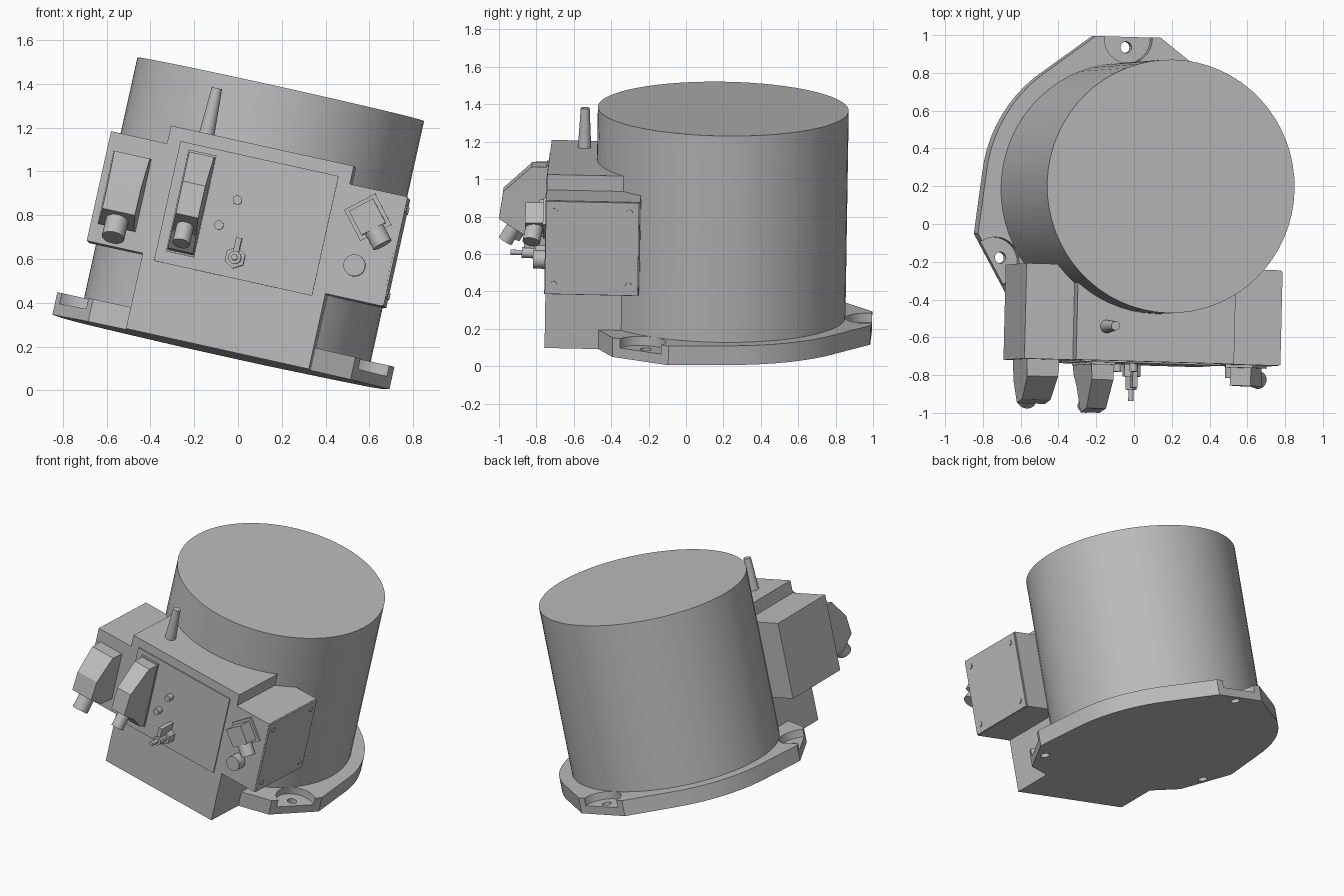
import bpy, bmesh, math
from mathutils import Matrix, Vector

cube = bpy.data.objects.get("Cube")
if cube:
    bpy.data.objects.remove(cube, do_unlink=True)

# Single grey finish
grey = bpy.data.materials.new("plain_grey")
grey.use_nodes = True
grey.diffuse_color = (0.5, 0.5, 0.5, 1)
grey.node_tree.nodes["Principled BSDF"].inputs["Base Color"].default_value = (0.5, 0.5, 0.5, 1)

# The whole unit leans: parts are built upright around the drum axis, then placed
PLACE = (Matrix.Translation((-0.072, 0.18, 0.17))
         @ Matrix.Rotation(math.radians(12.5), 4, 'Y')
         @ Matrix.Rotation(math.radians(-0.9), 4, 'X')
         @ Matrix.Rotation(math.radians(-1.6), 4, 'Z'))
FRONT = -0.925


def finish(name, bm, smooth=False):
    bmesh.ops.recalc_face_normals(bm, faces=bm.faces)
    mesh = bpy.data.meshes.new(name)
    bm.to_mesh(mesh)
    bm.free()
    mesh.materials.append(grey)
    ob = bpy.data.objects.new(name, mesh)
    bpy.context.scene.collection.objects.link(ob)
    ob.matrix_world = PLACE
    if smooth:
        activate(ob)
        bpy.ops.object.shade_smooth_by_angle(angle=math.radians(30))
    return ob


def activate(ob):
    bpy.ops.object.select_all(action='DESELECT')
    ob.select_set(True)
    bpy.context.view_layer.objects.active = ob


def box(name, x, y, z, spin=0.0):
    bm = bmesh.new()
    centre = Vector([(a + b) / 2 for a, b in (x, y, z)])
    size = [b - a for a, b in (x, y, z)]
    m = Matrix.Translation(centre) @ Matrix.Rotation(spin, 4, 'Y') @ Matrix.Diagonal((*size, 1))
    bmesh.ops.create_cube(bm, size=1, matrix=m)
    return finish(name, bm)


def rod(name, start, end, r1, r2=None, sides=24):
    start, end = Vector(start), Vector(end)
    axis = end - start
    bm = bmesh.new()
    m = Matrix.Translation((start + end) / 2) @ axis.to_track_quat('Z', 'Y').to_matrix().to_4x4()
    bmesh.ops.create_cone(bm, cap_ends=True, segments=sides, radius1=r1,
                          radius2=r1 if r2 is None else r2, depth=axis.length, matrix=m)
    return finish(name, bm, sides > 8)


def prism(name, lower, upper):
    # Solid between two matching outlines
    bm = bmesh.new()
    a = [bm.verts.new(p) for p in lower]
    b = [bm.verts.new(p) for p in upper]
    bm.faces.new(a)
    bm.faces.new(b[::-1])
    for i in range(len(a)):
        j = (i + 1) % len(a)
        bm.faces.new((a[i], a[j], b[j], b[i]))
    return finish(name, bm)


def cut(target, cutter):
    mod = target.modifiers.new("cut", 'BOOLEAN')
    mod.operation = 'DIFFERENCE'
    mod.solver = 'EXACT'
    mod.object = cutter
    activate(target)
    bpy.ops.object.modifier_apply(modifier=mod.name)
    bpy.data.objects.remove(cutter, do_unlink=True)


# Drum
rod("drum", (0, 0, 0.02), (0, 0, 1.235), 0.671, sides=64)

# Mounting flange: a disc widened by three flat-ended tabs
TABS = [math.radians(a) for a in (90, 210, 330)]


def polar(angle, radius, side=0.0):
    c, s = math.cos(angle), math.sin(angle)
    return c * radius - s * side, s * radius + c * side


outline = [polar(math.tau * i / 72, 0.755) for i in range(72)]
for t in TABS:
    outline += [polar(t, 0.81, -0.175), polar(t, 0.81, 0.175)]
bm = bmesh.new()
for x, y in outline:
    for z in (0, 0.105):
        bm.verts.new((x, y, z))
hull = bmesh.ops.convex_hull(bm, input=bm.verts)
loose = [v for v in bm.verts if not v.link_faces]
bmesh.ops.delete(bm, geom=loose, context='VERTS')
bmesh.ops.dissolve_limit(bm, angle_limit=0.01, verts=bm.verts, edges=bm.edges)
flange = finish("flange", bm)
for t in TABS:
    px, py = polar(t, 0.80)
    hx, hy = polar(t, 0.755)
    cut(flange, rod("pocket_cutter", (px, py, 0.055), (px, py, 0.3), 0.13, sides=32))
    cut(flange, rod("hole_cutter", (hx, hy, -0.1), (hx, hy, 0.3), 0.03))
activate(flange)
bpy.ops.object.shade_smooth_by_angle(angle=math.radians(15))

# Control housing with a side box on each side
box("control_housing", (-0.428, 0.428), (FRONT, -0.5), (0, 0.95))
for side, sign in (("left", 1), ("right", -1)):
    xs = sorted((sign * 0.40, sign * 0.69))
    box(side + "_side_box", xs, (FRONT, -0.42), (0.353, 0.866))
box("side_cover", (0.69, 0.699), (FRONT + 0.003, -0.425), (0.356, 0.863))
for i, y in enumerate((FRONT + 0.05, -0.475)):
    for j, z in enumerate((0.41, 0.81)):
        rod(f"cover_screw_{i}{j}", (0.69, y, z), (0.705, y, z), 0.017, sides=16)
box("front_panel", (-0.37, 0.37), (FRONT - 0.008, FRONT), (0.33, 0.89))


# Angled plugs with a cable gland on the sloping underside
def plug(name, x, half, profile, gland, radius):
    rings = [[(x + s * half * (1 - 0.6 * d), FRONT - d, z) for d, z in profile] for s in (-1, 1)]
    prism(name, *rings)
    d, z = gland
    rod(name + "_gland", (x, FRONT - d + 0.03, z + 0.05),
        (x, FRONT - d - 0.045, z - 0.08), radius)


plug("large_plug", -0.57, 0.088,
     [(0, 0.78), (0.09, 0.78), (0.21, 0.64), (0.23, 0.51), (0.11, 0.44), (0, 0.44)],
     (0.165, 0.47), 0.052)
plug("small_plug", -0.26, 0.062,
     [(0, 0.85), (0.10, 0.85), (0.25, 0.71), (0.27, 0.56), (0.14, 0.48), (0.06, 0.40), (0, 0.39)],
     (0.19, 0.51), 0.04)
box("small_plug_plate", (-0.325, -0.195), (FRONT - 0.02, FRONT), (0.385, 0.86))

# Tapered rod on top of the housing
rod("top_rod", (-0.265, -0.745, 0.94), (-0.265, -0.745, 1.165), 0.036, 0.024)

# Buttons
for name, x, z, r, depth in (("upper_button", -0.057, 0.683, 0.021, 0.05),
                             ("lower_button", -0.115, 0.553, 0.021, 0.05),
                             ("side_button", 0.53, 0.507, 0.05, 0.065)):
    rod(name, (x, FRONT + 0.01, z), (x, FRONT - depth, z), r)

# Switch: hex nut, barrel, tip and a small stop above it
for name, start, end, r, sides in (("switch_nut", 0, 0.07, 0.05, 6),
                                   ("switch_barrel", 0.07, 0.14, 0.03, 20),
                                   ("switch_tip", 0.14, 0.20, 0.014, 16)):
    rod(name, (-0.01, FRONT - start, 0.423), (-0.01, FRONT - end, 0.423), r, sides=sides)
box("switch_stop", (-0.023, 0.003), (FRONT - 0.13, FRONT), (0.45, 0.515))

# Turned connector on the left side box
TURN = math.radians(-40)
CX, CZ = 0.541, 0.735
for name, half, depth in (("connector_plate", 0.08, 0.015), ("connector_body", 0.062, 0.11)):
    box(name, (CX - half, CX + half), (FRONT - depth, FRONT + 0.005), (CZ - half, CZ + half), TURN)
rod("connector_gland", (CX + 0.03, FRONT - 0.06, CZ - 0.035),
    (CX + 0.095, FRONT - 0.075, CZ - 0.11), 0.047)
